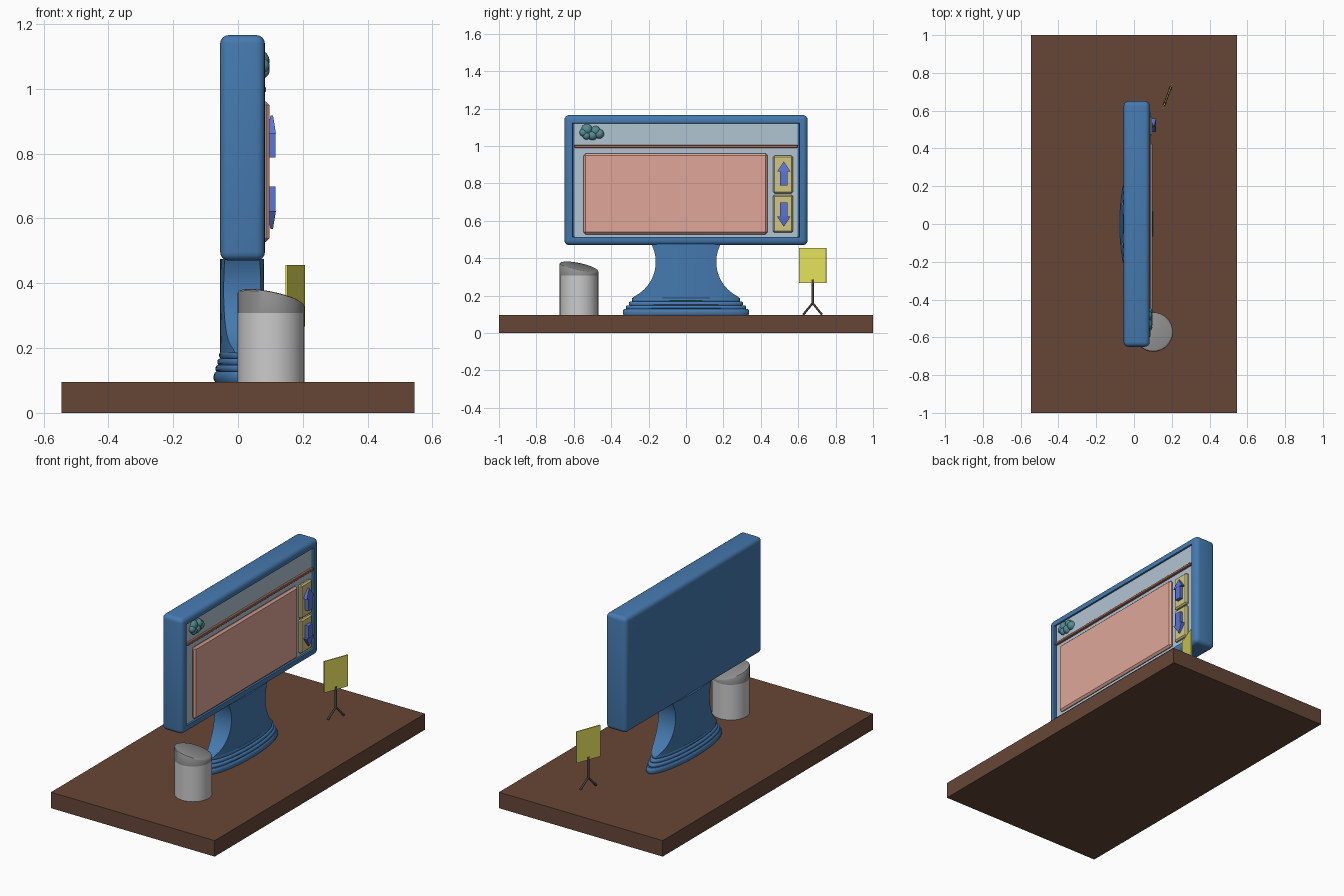
import bpy, bmesh, math
from mathutils import Vector, Matrix

if "Cube" in bpy.data.objects:
    bpy.data.objects.remove(bpy.data.objects["Cube"])


def mat(name, hexcol):
    m = bpy.data.materials.new(name)
    rgb = [(int(hexcol[i:i + 2], 16) / 255) ** 2.2 for i in (0, 2, 4)]
    m.diffuse_color = (*rgb, 1)
    m.use_nodes = True
    m.node_tree.nodes["Principled BSDF"].inputs["Base Color"].default_value = m.diffuse_color
    return m


BLUE, BROWN = mat("blue", "4779AE"), mat("brown", "664839")
SCREEN, PINK = mat("screen", "B0C3D0"), mat("pink", "DFA698")
YELLOW, ARROW = mat("tan_yellow", "D0C583"), mat("arrow_blue", "5B75D6")
TEAL, SIGN = mat("teal", "568B93"), mat("sign_yellow", "E6E25C")
DARK, STRIP = mat("dark", "4A4542"), mat("strip_brown", "B07460")
GREY, LID = mat("light_grey", "BDBDBD"), mat("lid_grey", "8F8F8F")


def finish(name, bm, material, smooth=True):
    bmesh.ops.recalc_face_normals(bm, faces=bm.faces[:])
    me = bpy.data.meshes.new(name)
    bm.to_mesh(me)
    bm.free()
    ob = bpy.data.objects.new(name, me)
    bpy.context.collection.objects.link(ob)
    me.materials.append(material)
    if smooth:
        bpy.ops.object.select_all(action='DESELECT')
        bpy.context.view_layer.objects.active = ob
        ob.select_set(True)
        bpy.ops.object.shade_smooth_by_angle(angle=math.radians(35))
    return ob


def box_bm(x, y, z, bevel=0, seg=1):
    bm = bmesh.new()
    bmesh.ops.create_cube(bm, size=1)
    for v in bm.verts:
        v.co = Vector([(r[0] + r[1]) / 2 + c * (r[1] - r[0]) for c, r in zip(v.co, (x, y, z))])
    if bevel:
        bmesh.ops.bevel(bm, geom=bm.edges[:], offset=bevel, segments=seg, profile=0.5, affect='EDGES')
    return bm


def box(name, x, y, z, material, bevel=0, seg=1):
    return finish(name, box_bm(x, y, z, bevel, seg), material, seg > 1)


def loft(name, rings, material):
    """Bridge equal-length closed rings of points and cap both ends."""
    bm = bmesh.new()
    vs = [[bm.verts.new(p) for p in r] for r in rings]
    n = len(vs[0])
    for a, b in zip(vs, vs[1:]):
        for i in range(n):
            j = (i + 1) % n
            bm.faces.new((a[i], a[j], b[j], b[i]))
    bm.faces.new(vs[0][::-1])
    bm.faces.new(vs[-1])
    return finish(name, bm, material)


def ellipse(cx, cy, rx, ry, zf, n=48):
    pts = []
    for i in range(n):
        t = math.tau * i / n
        x, y = rx * math.cos(t), ry * math.sin(t)
        pts.append((cx + x, cy + y, zf(x, y)))
    return pts


# table slab
box("table_slab", (-0.545, 0.545), (-1, 1), (0, 0.096), BROWN)

# screen housing: rounded box with a recessed front
bm = box_bm((-0.055, 0.083), (-0.65, 0.65), (0.47, 1.166), 0.026, 4)
front = max((f for f in bm.faces if f.normal.x > 0.99), key=lambda f: f.calc_area())
bmesh.ops.inset_region(bm, faces=[front], thickness=0.025)
bmesh.ops.inset_region(bm, faces=[front], thickness=0.002, depth=-0.015)
finish("screen_housing", bm, BLUE)

# screen surface and its raised pieces
box("screen_panel", (0.06, 0.073), (-0.597, 0.597), (0.498, 1.138), SCREEN)
box("header_strip", (0.07, 0.087), (-0.597, 0.597), (0.99, 1.006), STRIP, 0.003)
box("main_panel", (0.07, 0.097), (-0.547, 0.435), (0.528, 0.961), PINK, 0.011)
MID = 0.743
for name, s in (("up", 1), ("down", -1)):
    def zz(z):
        return MID + s * (z - MID)
    box(name + "_button", (0.07, 0.095), (0.465, 0.572), sorted((zz(0.747), zz(0.949))), YELLOW, 0.008)
    # arrow: square shaft and pyramid head
    bm = box_bm((0.09, 0.116), (0.503, 0.543), sorted((zz(0.788), zz(0.864))))
    base = [bm.verts.new((x, y, zz(0.863))) for x, y in
            ((0.09, 0.487), (0.117, 0.487), (0.117, 0.559), (0.09, 0.559))]
    ridge = [bm.verts.new((x, 0.523, zz(0.918))) for x in (0.1, 0.108)]
    bm.faces.new(base)
    bm.faces.new((base[0], base[1], ridge[1], ridge[0]))
    bm.faces.new((base[2], base[3], ridge[0], ridge[1]))
    bm.faces.new((base[1], base[2], ridge[1]))
    bm.faces.new((base[3], base[0], ridge[0]))
    finish(name + "_arrow", bm, ARROW, False)

# cluster of small balls in the header corner
bm = bmesh.new()
for y, z, r in ((-0.53, 1.088, 0.031), (-0.483, 1.082, 0.025), (-0.547, 1.072, 0.022),
                (-0.464, 1.065, 0.026), (-0.5, 1.057, 0.026), (-0.532, 1.055, 0.021)):
    bmesh.ops.create_uvsphere(bm, u_segments=20, v_segments=12, radius=r,
                              matrix=Matrix.Translation((0.097 - r, y, z)))
finish("ball_cluster", bm, TEAL)

# stepped oval foot with rounded step edges
CX, rings = 0.013, []
for z0, z1, rx, ry in ((0.096, 0.128, 0.088, 0.338), (0.128, 0.148, 0.083, 0.322),
                       (0.148, 0.168, 0.077, 0.306), (0.168, 0.19, 0.071, 0.29)):
    h = z1 - z0
    for f, d in ((0, 0.004), (0.25, 0), (0.6, 0), (0.87, 0.003), (1, 0.008)):
        z = z0 + f * h
        rings.append(ellipse(CX, 0, rx - d, ry - d, lambda x, y, z=z: z, 64))
loft("stand_foot", rings, BLUE)

# oval neck with a round bite out of each end
A, B, R, WAIST, ZW = 0.068, 0.3, 0.205, 0.162, 0.38
rings, N = [], 16
for k in range(25):
    z = 0.185 + (0.475 - 0.185) * k / 24
    w = min(0.285, WAIST + R - math.sqrt(R * R - (z - ZW) ** 2))
    ys = [w * (2 * i / N - 1) for i in range(N + 1)]
    half = [A * math.sqrt(1 - (y / B) ** 2) for y in ys]
    rings.append([(CX + h, y, z) for y, h in zip(ys, half)] +
                 [(CX - h, y, z) for y, h in zip(ys[::-1], half[::-1])])
loft("stand_neck", rings, BLUE)

# bin: straight drum and slanted lid
BX, BY, BR = 0.102, -0.572, 0.103
loft("bin_body", [ellipse(BX, BY, BR, BR, lambda x, y, z=z: z, 32) for z in (0.096, 0.308)], GREY)


def slant(h):
    return lambda x, y: h - 0.2 * x - 0.2 * y


lid = [ellipse(BX, BY, BR + 0.001, BR + 0.001, lambda x, y: 0.308, 32)]
lid += [ellipse(BX, BY, BR + 0.001 - d, BR + 0.001 - d, slant(h), 32)
        for d, h in ((0, 0.348), (0.003, 0.353), (0.01, 0.356))]
loft("bin_lid", lid, LID)

# small sign: thin board, pole and two splayed legs, turned about z
turn = Matrix.Translation((0.177, 0.677, 0)) @ Matrix.Rotation(-math.atan2(0.055, 0.145), 4, 'Z')
bm = box_bm((-0.003, 0.003), (-0.078, 0.078), (0.267, 0.456))
bm.transform(turn)
finish("sign_board", bm, SIGN, False)


def rod(name, p, q, r):
    p, q = turn @ Vector(p), turn @ Vector(q)
    d = q - p
    bm = bmesh.new()
    bmesh.ops.create_cone(bm, cap_ends=True, segments=12, radius1=r, radius2=r, depth=d.length,
                          matrix=Matrix.Translation((p + q) / 2) @ d.to_track_quat('Z', 'Y').to_matrix().to_4x4())
    finish(name, bm, DARK)


rod("sign_pole", (0, 0, 0.155), (0, 0, 0.285), 0.007)
for side, s in (("left", -1), ("right", 1)):
    rod("sign_leg_" + side, (0, 0, 0.16), (0, s * 0.053, 0.099), 0.006)
